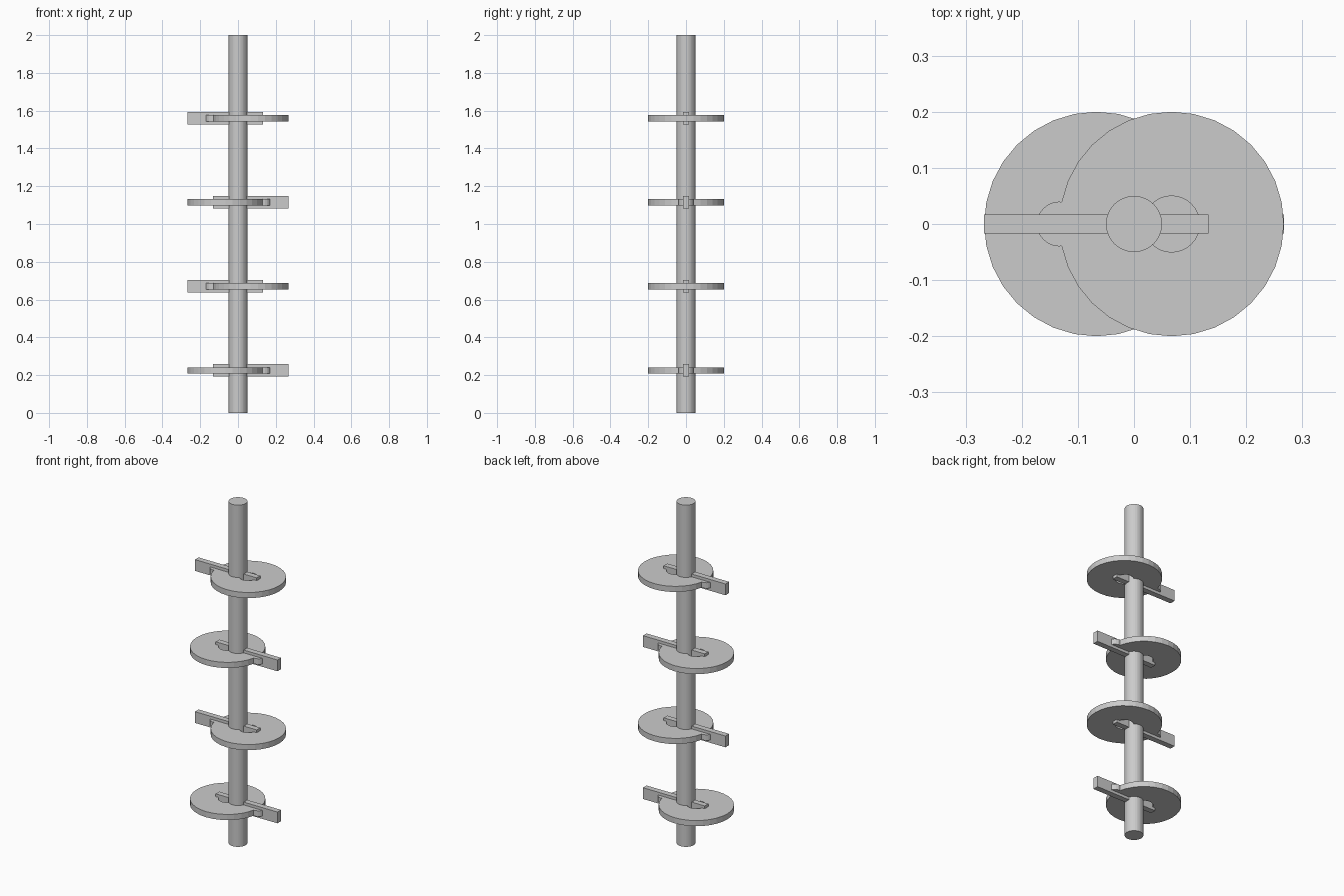
import bpy
import bmesh
from math import cos, sin, pi, radians

cube = bpy.data.objects.get("Cube")
if cube:
    bpy.data.objects.remove(cube, do_unlink=True)

grey = bpy.data.materials.new("plain grey")
grey.use_nodes = True
colour = (0.6, 0.6, 0.6, 1)
grey.diffuse_color = colour
grey.node_tree.nodes["Principled BSDF"].inputs["Base Color"].default_value = colour

SIDES = 32
SHAFT_R = 0.05
DISC_R = 0.2
LUG_R = 0.04
OFFSET = 0.067  # distance of each disc and bar centre from the shaft axis


def arc(cx, radius, start, end, steps):
    """Points on an arc, with both ends included; angles in degrees."""
    angles = [radians(start + (end - start) * i / steps) for i in range(steps + 1)]
    return [(cx + radius * cos(a), radius * sin(a)) for a in angles]


def prism(name, loops, thickness, z):
    """Extrude an outline, with optional hole loops, centred on height z."""
    bm = bmesh.new()
    edges = []
    for loop in loops:
        verts = [bm.verts.new((x, y, -thickness / 2)) for x, y in loop]
        edges += [bm.edges.new((v, verts[i - 1])) for i, v in enumerate(verts)]
    bmesh.ops.triangle_fill(bm, edges=edges, use_beauty=True, use_dissolve=False)
    top = bmesh.ops.extrude_face_region(bm, geom=bm.faces[:], use_keep_orig=True)["geom"]
    moved = [g for g in top if isinstance(g, bmesh.types.BMVert)]
    bmesh.ops.translate(bm, verts=moved, vec=(0, 0, thickness))
    bmesh.ops.recalc_face_normals(bm, faces=bm.faces[:])
    mesh = bpy.data.meshes.new(name)
    bm.to_mesh(mesh)
    bm.free()
    mesh.materials.append(grey)
    obj = bpy.data.objects.new(name, mesh)
    obj.location.z = z
    bpy.context.collection.objects.link(obj)
    return obj


# Central shaft
prism("shaft", [arc(0, SHAFT_R, 0, 360, SIDES)[:-1]], 2, 1)

# Disc outline with a rounded lug on its rim, and a hole at its centre
step = 360 / SIDES
rim = arc(OFFSET, DISC_R, step - 180, 180 - step, SIDES - 2)
lug = arc(OFFSET - DISC_R, LUG_R, 90, 270, 12)
hole = arc(OFFSET, SHAFT_R, 0, 360, SIDES)[:-1]

# Bar outline, offset the other way
bar = [(sx * DISC_R - OFFSET, sy * 0.0167) for sx, sy in ((-1, -1), (1, -1), (1, 1), (-1, 1))]

# Four levels, each turned half a turn from the one below
for level in range(4):
    z = 0.225 + 0.445 * level
    turn = pi if level % 2 == 0 else 0
    for obj in (prism(f"disc_{level + 1}", [rim + lug, hole], 0.033, z),
                prism(f"bar_{level + 1}", [bar], 0.066, z)):
        obj.rotation_euler.z = turn
